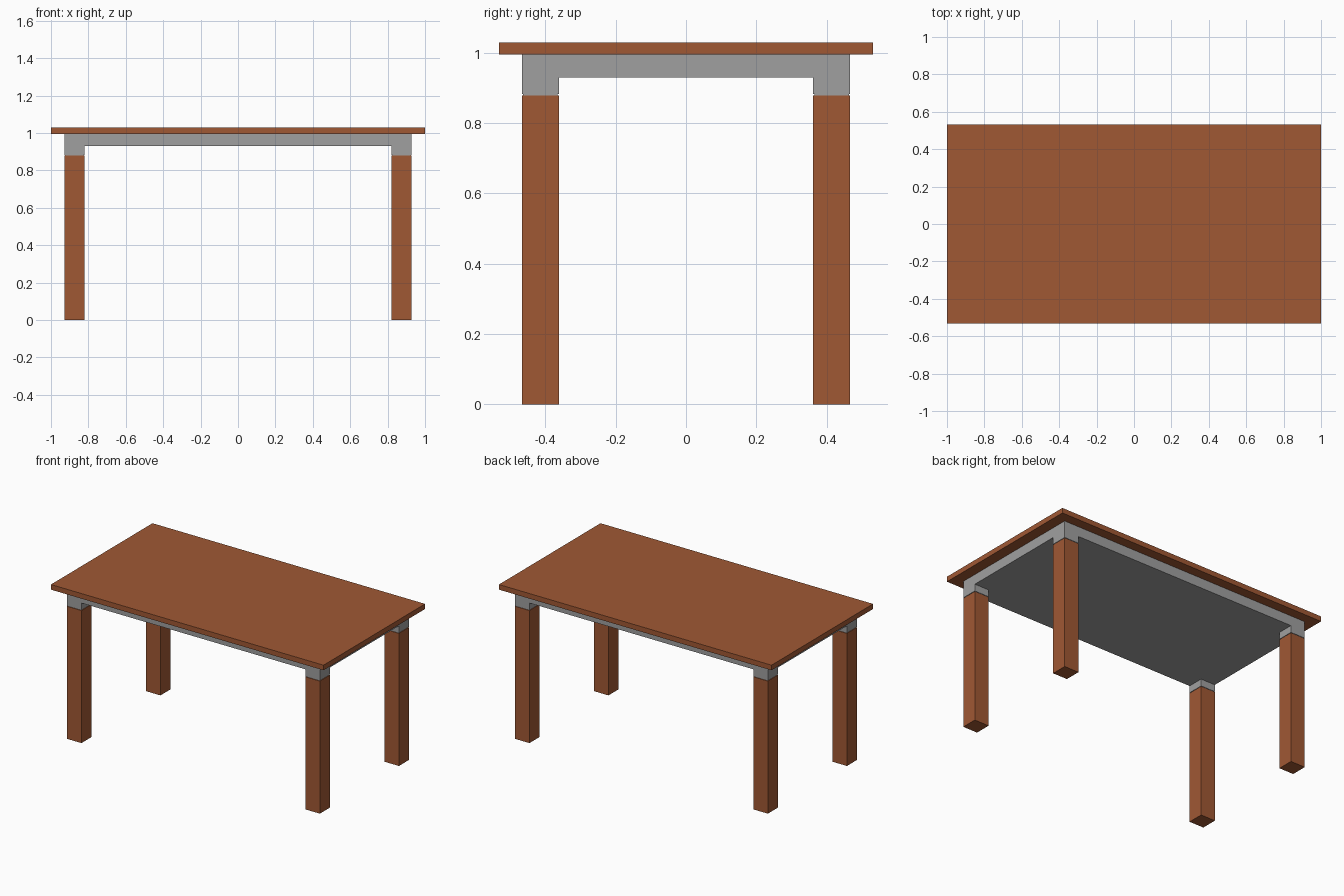
import bpy

if "Cube" in bpy.data.objects:
    bpy.data.objects.remove(bpy.data.objects["Cube"])


def material(name, rgb):
    m = bpy.data.materials.new(name)
    m.diffuse_color = (*rgb, 1.0)
    m.use_nodes = True
    m.node_tree.nodes["Principled BSDF"].inputs["Base Color"].default_value = m.diffuse_color
    return m


WOOD = material("brown wood", (0.352, 0.098, 0.034))
METAL = material("grey metal", (0.35, 0.35, 0.35))


def box(name, x, y, z, mat):
    """Box spanning the (min, max) pairs x, y and z."""
    bpy.ops.mesh.primitive_cube_add(size=1)
    ob = bpy.context.object
    ob.name = name
    for v in ob.data.vertices:
        v.co = [r[0] if c < 0 else r[1] for c, r in zip(v.co, (x, y, z))]
    ob.data.materials.append(mat)
    return ob


OUT_X, OUT_Y, WIDTH = 0.928, 0.467, 0.106
LEG_TOP, BLOCK_BOTTOM, FRAME_BOTTOM, FRAME_TOP = 0.879, 0.883, 0.929, 0.995

# Wooden top and the solid grey frame under it
box("tabletop", (-1, 1), (-0.532, 0.532), (FRAME_TOP, 1.029), WOOD)
box("frame", (-OUT_X, OUT_X), (-OUT_Y, OUT_Y), (FRAME_BOTTOM, FRAME_TOP), METAL)

# Four legs, each with a grey corner block and a thin recessed joint
for sy, end in ((-1, "front"), (1, "back")):
    for sx, side in ((-1, "left"), (1, "right")):
        def span(s, outer, inset=0.0):
            return sorted((s * (outer - inset), s * (outer - WIDTH + inset)))
        x, y = span(sx, OUT_X), span(sy, OUT_Y)
        box(f"{end}_{side}_leg", x, y, (0, LEG_TOP), WOOD)
        box(f"{end}_{side}_joint", span(sx, OUT_X, 0.004), span(sy, OUT_Y, 0.004),
            (LEG_TOP, BLOCK_BOTTOM), METAL)
        box(f"{end}_{side}_corner_block", x, y, (BLOCK_BOTTOM, FRAME_BOTTOM), METAL)
